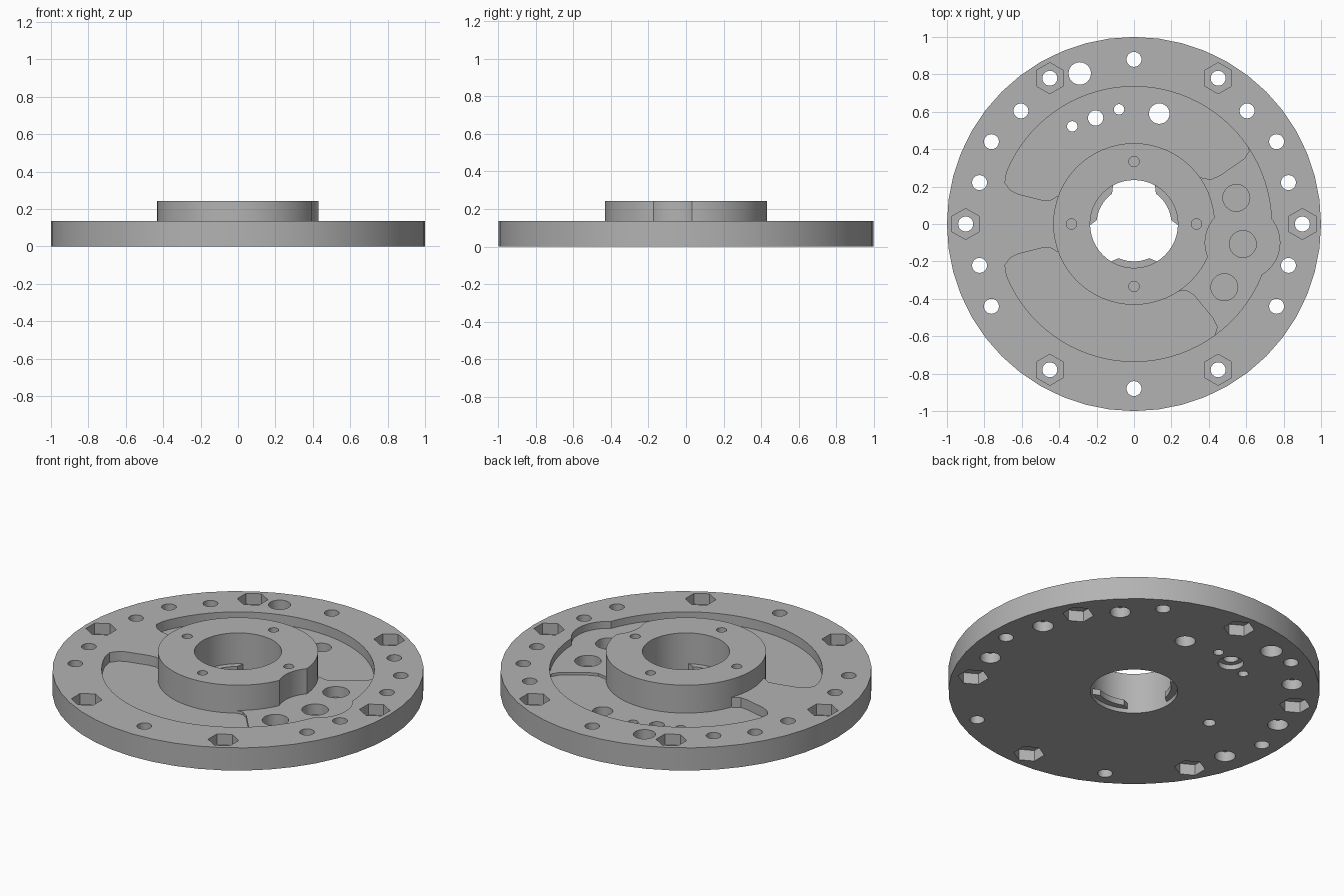
import bpy, bmesh
from math import sin, cos, radians

cube = bpy.data.objects.get("Cube")
if cube:
    bpy.data.objects.remove(cube, do_unlink=True)

grey = bpy.data.materials.new("plain grey")
grey.use_nodes = True
grey.diffuse_color = (0.45, 0.45, 0.45, 1)
grey.node_tree.nodes["Principled BSDF"].inputs["Base Color"].default_value = (0.45, 0.45, 0.45, 1)


def polar(r, deg, x=0, y=0):
    return (x + r * cos(radians(deg)), y + r * sin(radians(deg)))


def arc(r, a, b, step=4):
    return [polar(r, d) for d in range(a, b + (1 if b > a else -1), step if b > a else -step)]


def prism(name, outline, z0, z1):
    """Extrude a flat outline from z0 to z1."""
    bm = bmesh.new()
    face = bm.faces.new([bm.verts.new((x, y, z0)) for x, y in outline])
    top = bmesh.ops.extrude_face_region(bm, geom=[face])["geom"]
    verts = [v for v in top if isinstance(v, bmesh.types.BMVert)]
    bmesh.ops.translate(bm, vec=(0, 0, z1 - z0), verts=verts)
    bmesh.ops.recalc_face_normals(bm, faces=bm.faces)
    mesh = bpy.data.meshes.new(name)
    bm.to_mesh(mesh)
    bm.free()
    mesh.materials.append(grey)
    ob = bpy.data.objects.new(name, mesh)
    bpy.context.collection.objects.link(ob)
    return ob


def round_prism(name, x, y, r, z0, z1, sides=24, turn=0):
    pts = [polar(r, turn + 360 * i / sides, x, y) for i in range(sides)]
    return prism(name, pts, z0, z1)


def combine(target, tool, operation="DIFFERENCE"):
    """Apply a boolean and discard the tool."""
    mod = target.modifiers.new("boolean", "BOOLEAN")
    mod.operation, mod.solver, mod.object = operation, "EXACT", tool
    bpy.context.view_layer.update()
    graph = bpy.context.evaluated_depsgraph_get()
    result = bpy.data.meshes.new_from_object(target.evaluated_get(graph))
    target.modifiers.clear()
    target.data = result
    bpy.data.objects.remove(tool, do_unlink=True)


TOP, HUB_TOP, SHELF, FLOOR = 0.135, 0.243, 0.093, 0.077
RIM = 0.735

# Round base plate
plate = round_prism("flange_plate", 0, 0, 1, 0, TOP, 48)

# Shallow C-shaped recess, leaving a spoke on one side
spoke_up = [(-0.3, 0.17), (-0.41, 0.15), (-0.45, 0.125), (-0.49, 0.128), (-0.62, 0.16), (-0.66, 0.18), (-0.69, 0.22)]
spoke_low = [(x, -y) for x, y in reversed(spoke_up)]
combine(plate, prism("recess", arc(RIM, 158, -158) + spoke_low + spoke_up, SHELF, 0.3))
combine(plate, round_prism("bulge", 0.58, -0.1, 0.2, SHELF, 0.3, 40))

# Two deeper pockets either side of the raised shelf
step_up = [(0.615, 0.39), (0.59, 0.35), (0.46, 0.26), (0.41, 0.238), (0.35, 0.25), (0.2, 0.17)]
step_low = [(0.445, -0.55), (0.42, -0.5), (0.32, -0.38), (0.28, -0.355), (0.24, -0.36), (0.15, -0.17)]
combine(plate, prism("upper_pocket", arc(RIM, 158, 34) + step_up + spoke_up, FLOOR, 0.11))
combine(plate, prism("lower_pocket", arc(RIM, -158, -54) + step_low + spoke_low[::-1], FLOOR, 0.11))

# Raised hub with a scooped side
hub = round_prism("hub", 0, 0, 0.432, 0.04, HUB_TOP, 64)
combine(hub, round_prism("scoop", 0.58, -0.1, 0.2, SHELF, 0.3, 40))
combine(plate, hub, "UNION")
combine(plate, round_prism("bore", 0, 0, 0.235, -0.1, 0.4, 48))

# Three retaining ledges inside the bore
for mid in (30, 150, 270):
    ledge = prism("ledge", arc(0.2, mid - 24, mid + 24) + arc(0.25, mid + 34, mid - 34), 0.025, 0.06)
    combine(plate, ledge, "UNION")

# Bolt ring: hex pockets alternate between the top and the underside
for i in range(12):
    x, y = polar(0.9 if i % 2 == 0 else 0.88, i * 30)
    z0, z1 = (0.07, 0.3) if i % 2 == 0 else (-0.1, 0.065)
    combine(plate, round_prism("hex", x, y, 0.083, z0, z1, 6, 30))
    combine(plate, round_prism("bolt_hole", x, y, 0.04, -0.1, 0.3))

# Counterbored holes between the bolts
for angle in (15, 45, 135, 165, 195, 345):
    x, y = polar(0.855, angle)
    combine(plate, round_prism("counterbore", x, y, 0.056, -0.1, 0.06))
    combine(plate, round_prism("hole", x, y, 0.04, -0.1, 0.3))

# Extra holes: x, y, radius, bottom, top
extra = [
    (-0.29, 0.805, 0.06, -0.1, 0.3),
    (0.135, 0.59, 0.055, -0.1, 0.3),
    (-0.08, 0.613, 0.028, -0.1, 0.3),
    (-0.33, 0.522, 0.028, -0.1, 0.3),
    (-0.205, 0.567, 0.07, -0.1, 0.03),
    (-0.205, 0.567, 0.041, -0.1, 0.3),
    (-0.53, 0, 0.034, -0.1, 0.07),
    (0.547, 0.14, 0.072, 0.03, 0.3),
    (0.582, -0.107, 0.072, 0.03, 0.3),
    (0.483, -0.338, 0.072, 0.03, 0.3),
]
extra += [(*polar(0.334, a), 0.028, 0.12, 0.4) for a in (0, 90, 180, 270)]
for x, y, r, z0, z1 in extra:
    combine(plate, round_prism("hole", x, y, r, z0, z1))

# Smooth round walls, crisp edges
bpy.ops.object.select_all(action="DESELECT")
plate.select_set(True)
bpy.context.view_layer.objects.active = plate
bpy.ops.object.shade_smooth_by_angle(angle=radians(30))
